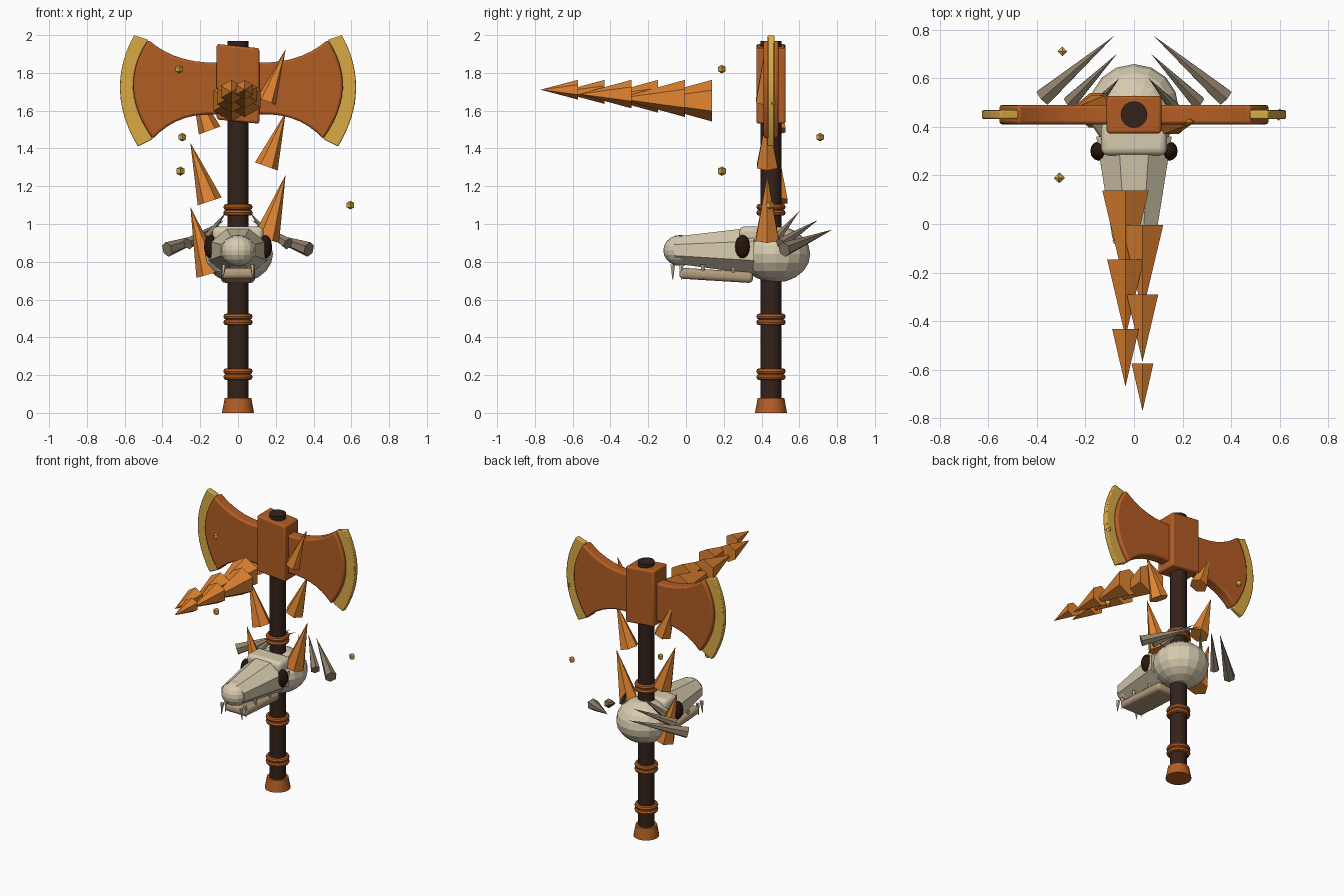
import bpy, bmesh, math
from mathutils import Vector, Matrix

if "Cube" in bpy.data.objects:
    bpy.data.objects.remove(bpy.data.objects["Cube"])

Y = 0.45  # depth of the axe shaft


def mat(name, r, g, b):
    m = bpy.data.materials.new(name)
    m.diffuse_color = (r, g, b, 1)
    m.use_nodes = True
    m.node_tree.nodes["Principled BSDF"].inputs["Base Color"].default_value = m.diffuse_color
    return m


RUST = mat("rust", 0.45, 0.11, 0.018)
SPIKE = mat("spike_orange", 0.75, 0.23, 0.03)
GOLD = mat("gold", 0.70, 0.40, 0.06)
BONE = mat("bone", 0.68, 0.60, 0.43)
JAW = mat("jaw_bone", 0.45, 0.33, 0.20)
HORN = mat("horn", 0.28, 0.22, 0.15)
WOOD = mat("dark_wood", 0.035, 0.016, 0.011)
EYE = mat("eye_socket", 0.02, 0.008, 0.004)


def finish(name, m, smooth=False):
    o = bpy.context.object
    o.name = name
    o.data.materials.append(m)
    if smooth:
        bpy.ops.object.shade_smooth_by_angle(angle=math.radians(40))
    return o


def cone(name, a, b, r1, r2, n, m, roll=0.0, smooth=False):
    a, b = Vector(a), Vector(b)
    d = b - a
    bpy.ops.mesh.primitive_cone_add(vertices=n, radius1=r1, radius2=r2, depth=d.length)
    o = finish(name, m, smooth)
    q = d.to_track_quat('Z', 'Y').to_matrix().to_4x4()
    o.matrix_world = Matrix.Translation((a + b) / 2) @ q @ Matrix.Rotation(roll, 4, 'Z')
    return o


def ball(name, loc, scale, m, seg=16, rings=10):
    bpy.ops.mesh.primitive_uv_sphere_add(segments=seg, ring_count=rings, radius=1, location=loc)
    bpy.context.object.scale = scale
    return finish(name, m)


def bevel(o, width, segments=2):
    b = o.modifiers.new("bevel", 'BEVEL')
    b.width, b.segments, b.limit_method = width, segments, 'ANGLE'


def box(name, loc, size, m, bev, rot=(0, 0, 0)):
    bpy.ops.mesh.primitive_cube_add(size=1, location=loc, rotation=rot)
    o = bpy.context.object
    o.data.transform(Matrix.Diagonal((*size, 1)))
    bevel(o, bev, 3)
    return finish(name, m, True)


def bez(p, c, q, n=10):
    p, c, q = Vector(p), Vector(c), Vector(q)
    return [p * (1 - t) ** 2 + c * 2 * t * (1 - t) + q * t * t for t in [i / n for i in range(n + 1)]]


def plate(name, pts, half, m, bev):
    """Extrude an xz outline along y around the shaft depth."""
    bm = bmesh.new()
    f = bm.faces.new([bm.verts.new((p.x, Y - half, p.y)) for p in pts])
    r = bmesh.ops.extrude_face_region(bm, geom=[f])
    bmesh.ops.translate(bm, vec=(0, 2 * half, 0),
                        verts=[v for v in r["geom"] if isinstance(v, bmesh.types.BMVert)])
    bmesh.ops.recalc_face_normals(bm, faces=bm.faces)
    me = bpy.data.meshes.new(name)
    bm.to_mesh(me)
    bm.free()
    o = bpy.data.objects.new(name, me)
    bpy.context.collection.objects.link(o)
    bpy.ops.object.select_all(action='DESELECT')
    o.select_set(True)
    bpy.context.view_layer.objects.active = o
    bevel(o, bev)
    finish(name, m, True)


# Shaft, pommel and ring pairs
cone("shaft", (0, Y, 0.02), (0, Y, 1.97), 0.055, 0.055, 16, WOOD, smooth=True)
cone("pommel", (0, Y, 0), (0, Y, 0.08), 0.085, 0.07, 16, RUST, smooth=True)
for z in (0.19, 0.22, 0.48, 0.51, 1.06, 1.09):
    bpy.ops.mesh.primitive_torus_add(location=(0, Y, z), major_radius=0.062, minor_radius=0.016,
                                     major_segments=20, minor_segments=8)
    finish("grip_ring", RUST, True)

# Axe head block, sheared slightly down to the right
head = box("axe_head_block", (0, Y, 1.742), (0.225, 0.155, 0.40), RUST, 0.012)
for v in head.data.vertices:
    v.co.z -= 0.1 * v.co.x

# Twin blades with golden cutting edges
outer = bez((0.55, 2.0), (0.71, 1.71), (0.53, 1.41), 12)
inner = bez((0.475, 1.975), (0.645, 1.72), (0.45, 1.45), 12)
body = bez((0.05, 1.86), (0.31, 1.83), (0.475, 1.975), 8) + inner[1:] + \
    bez((0.45, 1.45), (0.31, 1.61), (0.05, 1.575), 8)[1:]
edge = outer + inner[::-1]
for s in (-1, 1):
    flip = lambda pts: [Vector((s * p.x, p.y)) for p in pts]
    plate("axe_blade", flip(body), 0.04, RUST, 0.012)
    plate("blade_edge", flip(edge), 0.018, GOLD, 0.006)

# Skull: cranium, snout, nose, brow, jaw
ball("cranium", (0, 0.473, 0.84), (0.185, 0.185, 0.15), BONE)
sn = cone("snout", (0, 0.36, 0.858), (0, -0.06, 0.862), 0.168, 0.096, 8, BONE, math.pi / 8)
for v in sn.data.vertices:  # flatten the octagonal section (scaled after the roll)
    p = Matrix.Rotation(math.pi / 8, 4, 'Z') @ v.co
    p.y *= 0.8
    v.co = Matrix.Rotation(-math.pi / 8, 4, 'Z') @ p
ball("nose", (0, -0.03, 0.86), (0.092, 0.09, 0.082), BONE, 16, 10)
box("brow", (0, 0.352, 0.945), (0.27, 0.14, 0.085), BONE, 0.028)
box("lower_jaw", (0, 0.16, 0.728), (0.18, 0.39, 0.058), JAW, 0.022, (math.radians(-3.5), 0, 0))

for s in (-1, 1):
    ball("eye_socket", (s * 0.145, 0.30, 0.88), (0.035, 0.04, 0.062), EYE, 12, 8)
    # Teeth along the jaw line
    for y in (-0.07, -0.025, 0.09, 0.25):
        cone("tooth", (s * 0.075, y, 0.785), (s * 0.082, y, 0.705), 0.014, 0.002, 6, BONE)
    # Swept-back horns
    cone("horn_large", (s * 0.375, 0.52, 0.865), (s * 0.08, 0.775, 0.97), 0.04, 0, 6, HORN)
    cone("horn_middle", (s * 0.265, 0.50, 0.895), (s * 0.07, 0.70, 1.022), 0.032, 0, 6, HORN)
    cone("horn_small", (s * 0.165, 0.48, 0.925), (s * 0.06, 0.60, 1.068), 0.025, 0, 6, HORN)

# Staggered row of forward-pointing spikes
for i in range(6):
    r = 0.11 - 0.0116 * i
    y = 0.137 - 0.142 * i
    x = -0.035 if i % 2 == 0 else 0.035
    z = 1.763 - r
    cone("forward_spike", (x, y, z), (x, y - 0.40 + 0.0406 * i, z), r, 0, 6, SPIKE)

# Spikes climbing the shaft on alternating sides
for s, z0, z1, y in ((-1, 0.735, 1.09, 0.46), (1, 0.92, 1.26, 0.43), (-1, 1.12, 1.43, 0.48),
                     (1, 1.305, 1.59, 0.43), (-1, 1.495, 1.77, 0.475), (1, 1.65, 1.925, 0.42)):
    r = 0.073 - 0.016 * (z0 - 0.735)
    cone("shaft_spike", (s * 0.15, y, z0), (s * 0.252, y, z1), r, 0, 6, SPIKE)

# Floating gold sparks
for x, y, z, r in ((-0.31, 0.19, 1.82, 0.023), (-0.295, 0.71, 1.46, 0.023), (-0.305, 0.19, 1.28, 0.025),
                   (0.595, 0.445, 1.10, 0.023), (0.60, 0.455, 1.645, 0.023)):
    bpy.ops.mesh.primitive_uv_sphere_add(segments=4, ring_count=2, radius=r, location=(x, y, z))
    finish("spark", GOLD)
